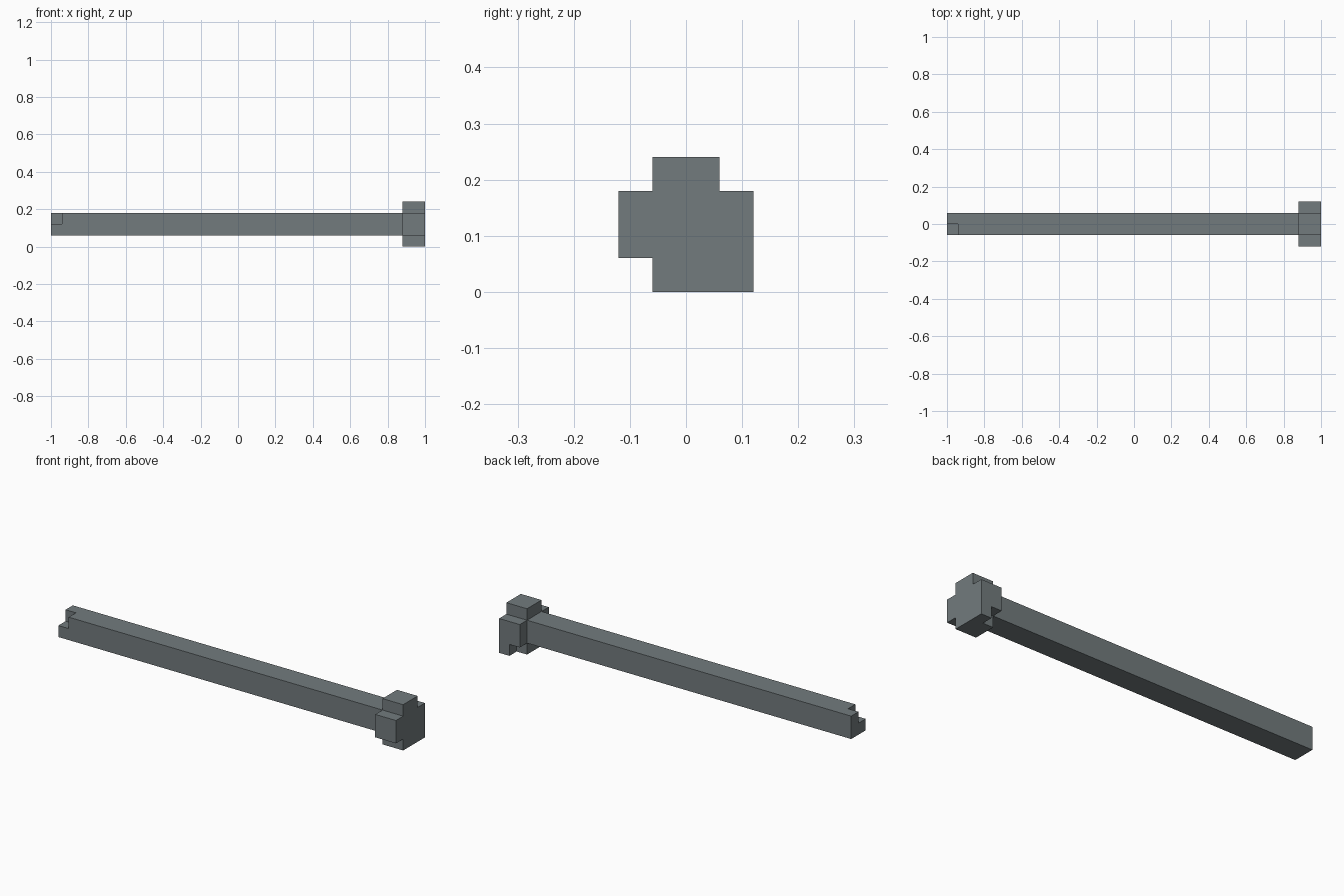
import bpy, bmesh

if "Cube" in bpy.data.objects:
    bpy.data.objects.remove(bpy.data.objects["Cube"])

U = 0.06  # block unit

steel = bpy.data.materials.new("steel_grey")
steel.diffuse_color = (0.17, 0.198, 0.207, 1)
steel.use_nodes = True
steel.node_tree.nodes["Principled BSDF"].inputs["Base Color"].default_value = steel.diffuse_color


def prism(name, profile, x0, x1):
    """Extrude a (y, z) profile, given in block units, from x0 to x1."""
    bm = bmesh.new()
    face = bm.faces.new([bm.verts.new((x0, y * U, z * U)) for y, z in profile])
    ext = bmesh.ops.extrude_face_region(bm, geom=[face], use_keep_orig=True)
    moved = [v for v in ext["geom"] if isinstance(v, bmesh.types.BMVert)]
    bmesh.ops.translate(bm, verts=moved, vec=(x1 - x0, 0, 0))
    bmesh.ops.recalc_face_normals(bm, faces=bm.faces)
    mesh = bpy.data.meshes.new(name)
    bm.to_mesh(mesh)
    bm.free()
    mesh.materials.append(steel)
    obj = bpy.data.objects.new(name, mesh)
    bpy.context.collection.objects.link(obj)
    return obj


def rect(y0, y1, z0, z1):
    return [(y0, z0), (y1, z0), (y1, z1), (y0, z1)]


def cut(obj, cutter):
    """Subtract the cutter from the object and discard it."""
    cutter.hide_render = True
    mod = obj.modifiers.new("notch", 'BOOLEAN')
    mod.operation = 'DIFFERENCE'
    mod.solver = 'EXACT'
    mod.object = cutter
    bpy.context.view_layer.objects.active = obj
    bpy.ops.object.modifier_apply(modifier=mod.name)
    bpy.data.objects.remove(cutter)


# Long square shaft with a notch in the front upper corner of its left end
shaft = prism("shaft", rect(-1, 1, 1, 3), -1, 1 - 2 * U)
cut(shaft, prism("shaft_notch", rect(-2, 0, 2, 4), -1 - U, -1 + U))

# Cross-shaped head whose rear lower corner is filled on the outer half only
cross = [(-1, 0), (2, 0), (2, 3), (1, 3), (1, 4),
         (-1, 4), (-1, 3), (-2, 3), (-2, 1), (-1, 1)]
head = prism("head", cross, 1 - 2 * U, 1)
cut(head, prism("head_notch", rect(1, 3, -1, 1), 1 - 3 * U, 1 - U))
